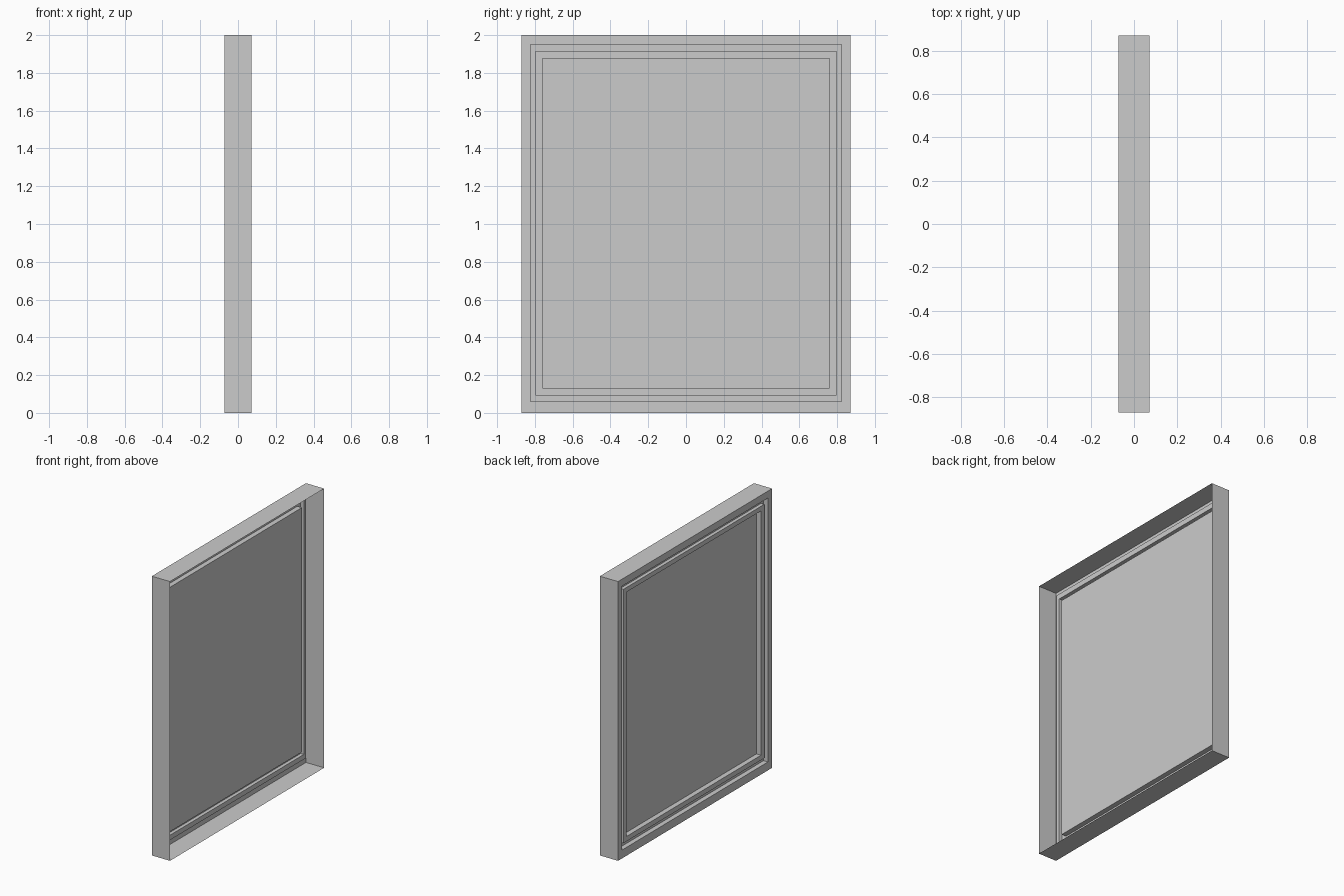
import bpy, bmesh

if "Cube" in bpy.data.objects:
    bpy.data.objects.remove(bpy.data.objects["Cube"])

# Rectangles seen from the side: half width, bottom, top
OUTER = (0.872, 0.0, 2.0)
RIM = (0.825, 0.06, 1.95)
SASH = (0.798, 0.095, 1.913)
PANE = (0.76, 0.13, 1.88)

# Depth levels along x (face side is -x, the +x side is open)
BACK, FACE = 0.072, -0.072
GROOVE, SASH_FACE, PANE_FACE = -0.037, -0.062, -0.026


def rings(name, sections, cap=False):
    """Join rectangular loops, each given as (rectangle, x), into a stepped shell."""
    bm = bmesh.new()
    loops = []
    for (w, lo, hi), x in sections:
        corners = ((-w, lo), (-w, hi), (w, hi), (w, lo))
        loops.append([bm.verts.new((x, y, z)) for y, z in corners])
    for a, b in zip(loops, loops[1:]):
        for i in range(4):
            j = (i + 1) % 4
            bm.faces.new((a[i], b[i], b[j], a[j]))
    if cap:
        bm.faces.new(loops[-1][::-1])
    bm.normal_update()
    # make the recessed face look towards -x
    flat = [f for f in bm.faces if abs(f.normal.x) > 0.9]
    if flat and flat[0].normal.x > 0:
        bmesh.ops.reverse_faces(bm, faces=[f for f in bm.faces if len(loops) > 1])
    if cap:
        bm.normal_update()
        for f in bm.faces:
            if f.normal.x > 0.9:
                f.normal_flip()
    mesh = bpy.data.meshes.new(name)
    bm.to_mesh(mesh)
    bm.free()
    obj = bpy.data.objects.new(name, mesh)
    bpy.context.collection.objects.link(obj)
    return obj


# Outer casing: side walls, front rim and shadow groove
rings("outer_frame", [(OUTER, BACK), (OUTER, FACE), (RIM, FACE),
                      (RIM, GROOVE), (SASH, GROOVE)])

# Inner moulding and the recessed flat panel
rings("inner_frame_and_panel", [(SASH, GROOVE), (SASH, SASH_FACE),
                                (PANE, SASH_FACE), (PANE, PANE_FACE)], cap=True)
